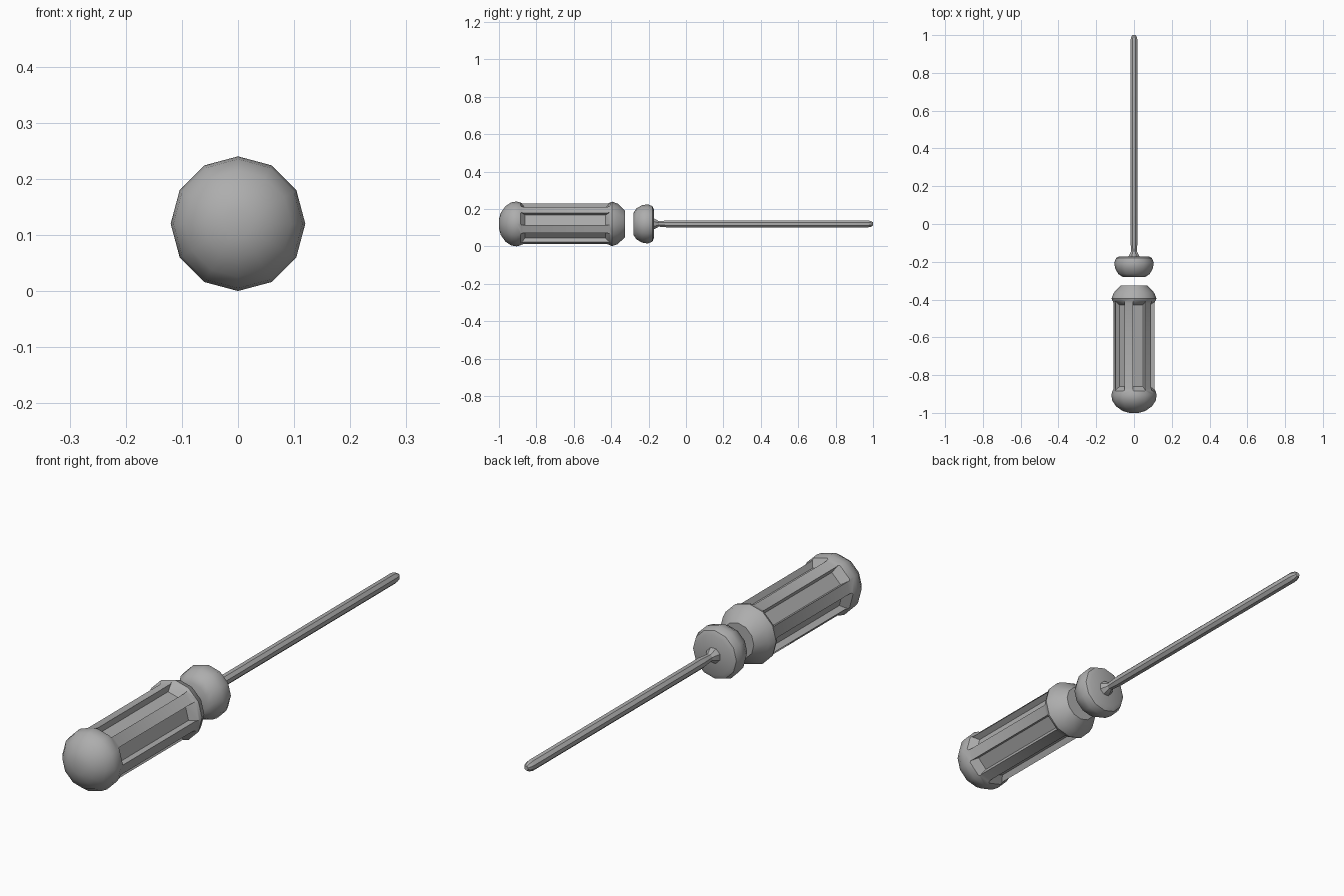
import bpy
import bmesh
import math
from mathutils import Matrix, Vector

if "Cube" in bpy.data.objects:
    bpy.data.objects.remove(bpy.data.objects["Cube"], do_unlink=True)

AXIS_Z = 0.12  # height of the tool's long axis

grey = bpy.data.materials.new("plain grey")
grey.use_nodes = True
colour = (0.42, 0.42, 0.42, 1)
grey.diffuse_color = colour
grey.node_tree.nodes["Principled BSDF"].inputs["Base Color"].default_value = colour


def to_object(bm, name):
    bmesh.ops.recalc_face_normals(bm, faces=bm.faces)
    mesh = bpy.data.meshes.new(name)
    bm.to_mesh(mesh)
    bm.free()
    mesh.materials.append(grey)
    obj = bpy.data.objects.new(name, mesh)
    bpy.context.collection.objects.link(obj)
    return obj


def lathe(name, profile, sides, start=0.0):
    """Closed solid turned about the y axis from (y, radius) pairs."""
    bm = bmesh.new()
    rings = []
    for y, r in profile:
        rings.append([bm.verts.new((r * math.cos(start + math.tau * i / sides), y,
                                    AXIS_Z + r * math.sin(start + math.tau * i / sides)))
                      for i in range(sides)])
    for a, b in zip(rings, rings[1:]):
        for i in range(sides):
            j = (i + 1) % sides
            bm.faces.new((a[i], a[j], b[j], b[i]))
    bm.faces.new(rings[0])
    bm.faces.new(rings[-1])
    return to_object(bm, name)


def smooth(obj, degrees):
    bpy.ops.object.select_all(action="DESELECT")
    obj.select_set(True)
    bpy.context.view_layer.objects.active = obj
    bpy.ops.object.shade_smooth_by_angle(angle=math.radians(degrees))


# Handle: domed butt, straight grip, flared front end
handle = lathe("handle", [
    (-1.0, 0.025), (-0.99, 0.06), (-0.965, 0.095), (-0.935, 0.115), (-0.905, 0.12),
    (-0.87, 0.11), (-0.42, 0.11), (-0.395, 0.119), (-0.365, 0.108),
    (-0.325, 0.07)], 12)

# Six grip flutes, cut with tapered blocks spaced round the axis
bm = bmesh.new()
for k in range(6):
    turn = Matrix.Rotation(-math.radians(15 + 60 * k), 4, "Y")
    for v in bmesh.ops.create_cube(bm, size=2)["verts"]:
        outer = v.co.x > 0
        local = Vector((0.15 if outer else 0.08,
                        -0.645 + v.co.y * (0.27 if outer else 0.215),
                        v.co.z * (0.047 if outer else 0.027)))
        v.co = turn @ local + Vector((0, 0, AXIS_Z))
cutter = to_object(bm, "flute_cutter")
cutter.hide_render = True
cut = handle.modifiers.new("flutes", "BOOLEAN")
cut.operation = "DIFFERENCE"
cut.solver = "EXACT"
cut.object = cutter
bpy.context.view_layer.objects.active = handle
bpy.ops.object.modifier_apply(modifier="flutes")
bpy.data.objects.remove(cutter, do_unlink=True)
smooth(handle, 33)

# Collar: a separate rounded disc ahead of the handle
collar = lathe("collar", [
    (-0.28, 0.06), (-0.265, 0.083), (-0.235, 0.1), (-0.205, 0.105),
    (-0.18, 0.095), (-0.172, 0.078)], 12)
smooth(collar, 35)

# Shaft: flared root, narrow neck, long rod and blunt tip
shaft = lathe("shaft", [
    (-0.19, 0.034), (-0.168, 0.03), (-0.145, 0.016), (-0.11, 0.019), (-0.09, 0.021),
    (0.97, 0.021), (0.99, 0.016), (1.0, 0.009)], 8, math.pi / 8)
smooth(shaft, 30)
